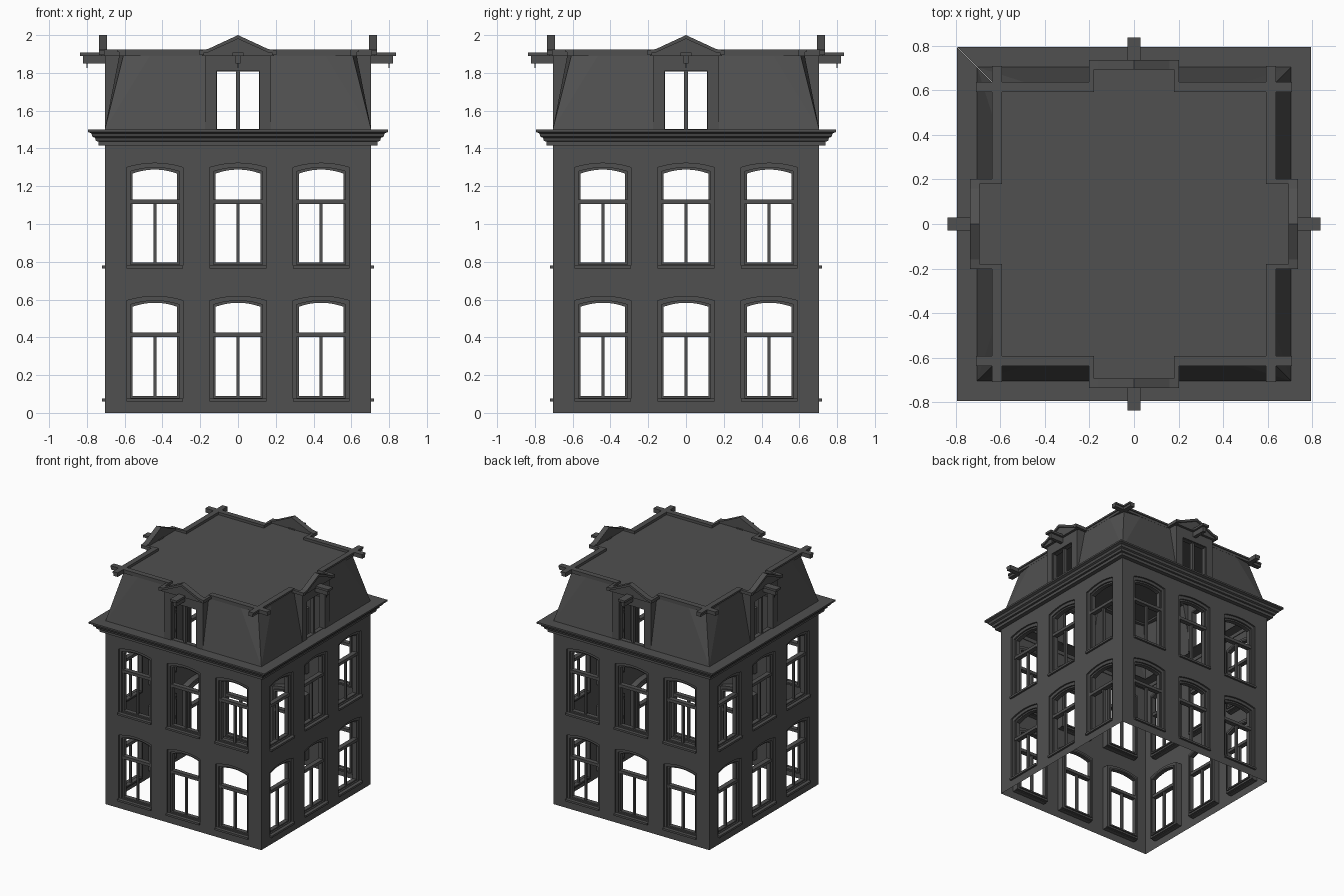
import bpy, bmesh, math
from mathutils import Matrix, Vector

if "Cube" in bpy.data.objects:
    bpy.data.objects.remove(bpy.data.objects["Cube"])

dark = bpy.data.materials.new("dark_grey")
dark.diffuse_color = (0.08, 0.08, 0.08, 1)
dark.use_nodes = True
dark.node_tree.nodes["Principled BSDF"].inputs["Base Color"].default_value = dark.diffuse_color


def finish(name, bm, turns=4):
    """Repeat the front geometry on every side and make an object."""
    src = bm.verts[:] + bm.edges[:] + bm.faces[:]
    bmesh.ops.recalc_face_normals(bm, faces=bm.faces[:])
    for k in range(1, turns):
        d = bmesh.ops.duplicate(bm, geom=src)["geom"]
        bmesh.ops.rotate(bm, cent=(0, 0, 0), matrix=Matrix.Rotation(k * math.pi / 2, 3, 'Z'),
                         verts=[v for v in d if isinstance(v, bmesh.types.BMVert)])
    me = bpy.data.meshes.new(name)
    bm.to_mesh(me)
    bm.free()
    me.materials.append(dark)
    ob = bpy.data.objects.new(name, me)
    bpy.context.collection.objects.link(ob)
    return ob


def slab(bm, loops, y0, y1=None):
    """Flat front panel with holes, given as (x, z) loops, optionally thick from y0 to y1."""
    edges = []
    for lp in loops:
        vs = [bm.verts.new((x, y0, z)) for x, z in lp]
        edges += [bm.edges.new((vs[i], vs[i - 1])) for i in range(len(vs))]
    r = bmesh.ops.triangle_fill(bm, use_beauty=True, edges=edges, normal=(0, -1, 0))
    if y1 is None:
        return
    faces = [f for f in r["geom"] if isinstance(f, bmesh.types.BMFace)]
    e = bmesh.ops.extrude_face_region(bm, geom=faces, use_keep_orig=True)["geom"]
    bmesh.ops.translate(bm, vec=(0, y1 - y0, 0),
                        verts=[v for v in e if isinstance(v, bmesh.types.BMVert)])


def box(bm, x0, x1, y0, y1, z0, z1):
    m = Matrix.Translation(((x0 + x1) / 2, (y0 + y1) / 2, (z0 + z1) / 2))
    bmesh.ops.create_cube(bm, size=1, matrix=m @ Matrix.Diagonal((x1 - x0, y1 - y0, z1 - z0, 1)))


def face(bm, *pts):
    bm.faces.new([bm.verts.new(p) for p in pts])


def rect(x0, x1, z0, z1):
    return [(x0, z0), (x1, z0), (x1, z1), (x0, z1)]


def arch(cx, w, z0, zs, za, n=10):
    """Window outline with a shallow arched head."""
    top = []
    for i in range(n + 1):
        t = 1 - 2 * i / n
        top.append((cx + w * t, zs + (za - zs) * (1 - t * t)))
    return [(cx - w, z0), (cx + w, z0)] + top


W = 0.705
windows = [(cx, dz) for cx in (-0.44, 0, 0.44) for dz in (0, 0.705)]

# Thin walls with arched openings and their reveals
bm = bmesh.new()
holes = [arch(cx, 0.15, 0.065 + dz, 0.594 + dz, 0.617 + dz) for cx, dz in windows]
slab(bm, [rect(-W, W, 0, 1.45)] + holes, -W)
for h in holes:
    for (x0, z0), (x1, z1) in zip(h, h[1:] + h[:1]):
        if (x0, z0) != (x1, z1):
            face(bm, (x0, -W, z0), (x1, -W, z1), (x1, -0.69, z1), (x0, -0.69, z0))
bmesh.ops.remove_doubles(bm, verts=bm.verts[:], dist=1e-5)
finish("walls", bm)

# Window casings, sashes, glazing bars and sills
casing, sash, bars, sills = (bmesh.new() for _ in range(4))
for cx, dz in windows:
    slab(casing, [arch(cx, 0.15, 0.065 + dz, 0.594 + dz, 0.617 + dz),
                  arch(cx, 0.13, 0.08 + dz, 0.573 + dz, 0.594 + dz)], -0.692, -0.655)
    slab(sash, [arch(cx, 0.131, 0.079 + dz, 0.574 + dz, 0.595 + dz),
                arch(cx, 0.118, 0.09 + dz, 0.562 + dz, 0.583 + dz)], -0.68, -0.645)
    box(bars, cx - 0.13, cx + 0.13, -0.688, -0.65, 0.402 + dz, 0.426 + dz)
    box(bars, cx - 0.008, cx + 0.008, -0.675, -0.655, 0.085 + dz, 0.405 + dz)
    box(sills, cx - 0.15, cx + 0.15, -0.72, -0.67, 0.06 + dz, 0.076 + dz)
finish("window_casings", casing)
finish("window_sashes", sash)
finish("window_bars", bars)
finish("window_sills", sills)

# Main cornice: stepped profile mitred round the square
profile = [(0.70, 1.415), (0.738, 1.415), (0.738, 1.437), (0.752, 1.439), (0.757, 1.456),
           (0.77, 1.462), (0.776, 1.48), (0.795, 1.487), (0.795, 1.5), (0.69, 1.5)]
bm = bmesh.new()
for (a, z), (b, y) in zip(profile, profile[1:]):
    face(bm, (-a, -a, z), (a, -a, z), (b, -b, y), (-b, -b, y))
bmesh.ops.remove_doubles(bm, verts=bm.verts[:], dist=1e-5)
finish("main_cornice", bm)

# Mansard slopes either side of the dormer, with hip facets at the corners
bm = bmesh.new()
for s in (-1, 1):
    corner, mid = (s * W, -W, 1.5), (s * 0.46, -0.627, 1.9)
    face(bm, (s * 0.175, -W, 1.5), corner, mid, (s * 0.175, -0.627, 1.9))
    face(bm, corner, (s * 0.605, -0.605, 1.9), mid)
finish("mansard_slopes", bm)

# Flat roof, stepping out over the dormers
bm = bmesh.new()
pts, q = [], [(-0.61, -0.61), (-0.19, -0.61), (-0.19, -0.71), (0.19, -0.71), (0.19, -0.61)]
for k in range(4):
    pts += [Matrix.Rotation(k * math.pi / 2, 3, 'Z') @ Vector((x, y, 1.903)) for x, y in q]
face(bm, *pts)
finish("flat_roof", bm, 1)

# Dormer fronts and cheeks
bm = bmesh.new()
slab(bm, [[(-0.175, 1.5), (-0.115, 1.5), (-0.115, 1.81), (0.115, 1.81), (0.115, 1.5),
           (0.175, 1.5), (0.175, 1.9), (-0.175, 1.9)]], -W, -0.675)
for s in (-0.175, 0.175):
    face(bm, (s, -W, 1.5), (s, -0.627, 1.9), (s, -W, 1.9))
finish("dormers", bm)

# Dormer window frames
bm = bmesh.new()
slab(bm, [rect(-0.12, 0.12, 1.495, 1.82), rect(-0.11, 0.11, 1.503, 1.808)], -0.695, -0.66)
box(bm, -0.01, 0.01, -0.69, -0.665, 1.5, 1.81)
finish("dormer_window_frames", bm)

# Roof edge trim: crossing bars at the corners and returns along the dormers
bm = bmesh.new()
for s in (-1, 1):
    a, b = sorted((s * 0.18, s * 0.71))
    box(bm, a, b, -0.63, -0.592, 1.89, 1.91)
    box(bm, a, b, -0.637, -0.592, 1.91, 1.924)
    a, b = sorted((s * 0.18, s * 0.203))
    box(bm, a, b, -0.735, -0.592, 1.895, 1.92)
finish("roof_edge_trim", bm)

# Gable pediments with raking band
bm = bmesh.new()
slab(bm, [[(-0.19, 1.89), (0.19, 1.89), (0.19, 1.915), (0.15, 1.92), (0, 1.985),
           (-0.15, 1.92), (-0.19, 1.915)]], -0.725, -0.697)
slab(bm, [[(-0.203, 1.905), (-0.16, 1.908), (0, 1.98), (0.16, 1.908), (0.203, 1.905),
           (0.203, 1.92), (0.16, 1.926), (0, 2.0), (-0.16, 1.926), (-0.203, 1.92)]],
     -0.737, -0.693)
finish("pediments", bm)

# Hoisting beams with cap and hook
bm = bmesh.new()
box(bm, -0.014, 0.014, -0.82, -0.69, 1.85, 1.892)
box(bm, -0.03, 0.03, -0.837, -0.69, 1.89, 1.908)
box(bm, -0.003, 0.003, -0.803, -0.797, 1.825, 1.85)
finish("hoist_beams", bm)
